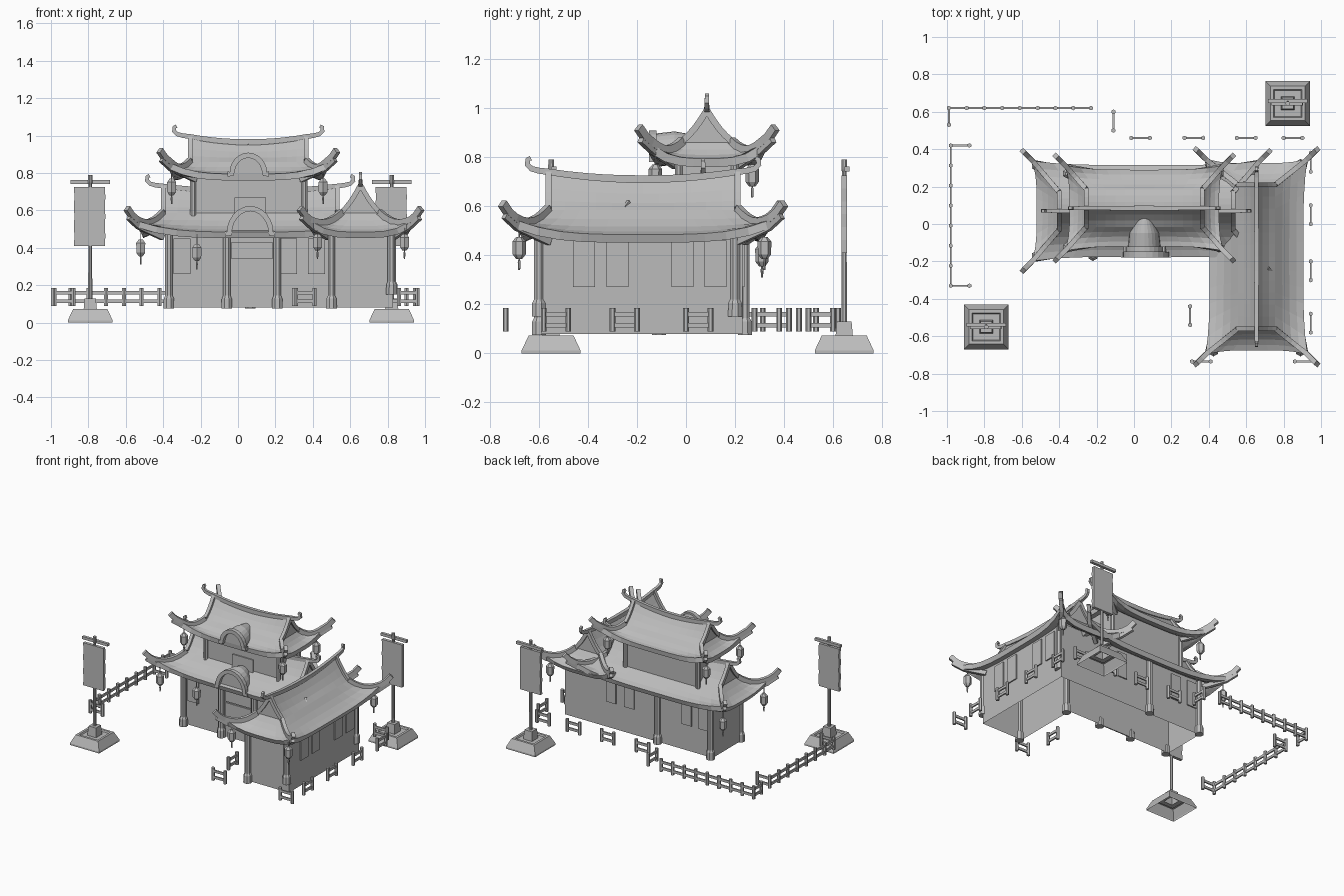
import bpy, bmesh, math
from mathutils import Vector

if "Cube" in bpy.data.objects:
    bpy.data.objects.remove(bpy.data.objects["Cube"])

GREY = (0.5, 0.5, 0.5, 1)
mat = bpy.data.materials.new("plain_grey")
mat.use_nodes = True
mat.diffuse_color = GREY
mat.node_tree.nodes["Principled BSDF"].inputs["Base Color"].default_value = GREY


def finish(name, bm):
    me = bpy.data.meshes.new(name)
    bm.to_mesh(me)
    bm.free()
    me.materials.append(mat)
    ob = bpy.data.objects.new(name, me)
    bpy.context.collection.objects.link(ob)
    return ob


def add_box(bm, x0, x1, y0, y1, z0, z1):
    r = bmesh.ops.create_cube(bm, size=1)
    for v in r["verts"]:
        v.co = ((x0 + x1) / 2 + v.co.x * (x1 - x0), (y0 + y1) / 2 + v.co.y * (y1 - y0),
                (z0 + z1) / 2 + v.co.z * (z1 - z0))


def walls(name, outline, z0, z1):
    # upright walls along a closed plan, open above and below
    bm = bmesh.new()
    low, high = [[bm.verts.new((x, y, z)) for x, y in outline] for z in (z0, z1)]
    for i in range(len(outline)):
        j = (i + 1) % len(outline)
        bm.faces.new((low[i], low[j], high[j], high[i]))
    finish(name, bm)


def turned(bm, x, y, profile, sides=8, open_base=False):
    # stack of rings from (radius, height) pairs
    rings = []
    for r, z in profile:
        rings.append([bm.verts.new((x + r * math.cos(math.tau * (i + 0.5) / sides),
                                    y + r * math.sin(math.tau * (i + 0.5) / sides), z))
                      for i in range(sides)])
    for a, b in zip(rings, rings[1:]):
        for i in range(sides):
            j = (i + 1) % sides
            bm.faces.new((a[i], a[j], b[j], b[i]))
    if not open_base:
        bm.faces.new(rings[0][::-1])
    bm.faces.new(rings[-1])


def sweep(bm, pts, w, h, end=1.0):
    # rectangular bar along a path lying in one vertical plane
    pts = [Vector(p) for p in pts]
    side = (pts[-1] - pts[0]).cross(Vector((0, 0, 1))).normalized()
    rings = []
    for i, p in enumerate(pts):
        t = (pts[min(i + 1, len(pts) - 1)] - pts[max(i - 1, 0)]).normalized()
        up = side.cross(t)
        k = 1 + (end - 1) * i / (len(pts) - 1)
        rings.append([bm.verts.new(p + side * w * k * a / 2 + up * h * k * b / 2)
                      for a, b in ((-1, -1), (1, -1), (1, 1), (-1, 1))])
    for a, b in zip(rings, rings[1:]):
        for i in range(4):
            j = (i + 1) % 4
            bm.faces.new((a[i], a[j], b[j], b[i]))
    bm.faces.new(rings[0][::-1])
    bm.faces.new(rings[-1])


def roof(name, cx, cy, A, B, G, W, ze, zb, zr, turn=False):
    # hip-and-gable roof: A, B eave half sizes, G, W gable half sizes
    flare, tip = 0.022, 0.052

    def place(x, y, z):
        return Vector((cx - y, cy + x, z)) if turn else Vector((cx + x, cy + y, z))

    def skirt(s, v, end):
        f = abs(s) ** 4
        a, b, g, w = (B, A, W, G) if end else (A, B, G, W)
        x = s * (g + (a + flare * f - g) * v)
        y = w + (b + flare * f - w) * v
        z = zb + (ze - zb) * v - 0.018 * math.sin(math.pi * v) + 0.06 * f * v * v
        return (y, x, z) if end else (x, y, z)

    def slope(s, v):
        return (s * G, W * v, zb + (zr + 0.03 * s * s - zb) * (1 - v) - 0.012 * math.sin(math.pi * v))

    bm = bmesh.new()

    def grid(fn, nu, nv, sign):
        rows = [[bm.verts.new(place(*fn(-1 + 2 * i / nu, j / nv))) for i in range(nu + 1)]
                for j in range(nv + 1)]
        for p, q in zip(rows, rows[1:]):
            for i in range(nu):
                f = (p[i], p[i + 1], q[i + 1], q[i])
                bm.faces.new(f if sign < 0 else f[::-1])

    for m in (1, -1):
        def flip(p, end):
            return (p[0] * m, p[1], p[2]) if end else (p[0], p[1] * m, p[2])
        grid(lambda s, v: flip(skirt(s, v, False), False), 12, 4, m)
        grid(lambda s, v: flip(skirt(s, v, True), True), 8, 4, -m)
        grid(lambda s, v: flip(slope(s, v), False), 12, 3, m)
        # gable wall
        grid(lambda s, v: (m * G, s * W * v, slope(1, v)[2]), 2, 3, -m)
    bmesh.ops.remove_doubles(bm, verts=bm.verts, dist=0.0005)
    bm.normal_update()
    if sum(f.normal.z for f in bm.faces) < 0:
        bmesh.ops.reverse_faces(bm, faces=bm.faces)
    sol = finish(name + "_tiles", bm).modifiers.new("thickness", "SOLIDIFY")
    sol.thickness, sol.offset = 0.035, -1

    # ridge with upturned ends, hip bars and gable edge bars
    bm = bmesh.new()
    up = Vector((0, 0, 0.01))
    curl = ((0.04, 0.035), (0.07, 0.043), (0.087, 0.06), (0.085, 0.08), (0.073, 0.086))
    for m in (1, -1):
        ridge = [place(m * G * i / 5, 0, zr + 0.03 * (i / 5) ** 2) + up for i in range(6)]
        ridge += [place(m * (G + dx), 0, zr + dz) + up for dx, dz in curl]
        sweep(bm, ridge, 0.026, 0.032, 0.6)
        for n in (1, -1):
            hip = [skirt(1, i / 6, False) for i in range(7)]
            x, y, z = hip[-1]
            hip += [(x + tip / 2, y + tip / 2, z + 0.022), (x + tip, y + tip, z + 0.06)]
            sweep(bm, [place(a * m, b * n, c) + up * 0.6 for a, b, c in hip], 0.026, 0.034)
            edge = [slope(1, i / 4) for i in range(5)]
            sweep(bm, [place(a * m, b * n, c) + up * 0.6 for a, b, c in edge], 0.024, 0.026)
            # rafter under each corner
            sweep(bm, [place(m * (x - 0.14), n * (y - 0.1), ze - 0.03),
                       place(m * (x - 0.01), n * (y - 0.01), z - 0.03),
                       place(m * (x + tip * 0.8), n * (y + tip * 0.8), z + 0.018)], 0.025, 0.03)
    finish(name + "_ridges", bm)


def dormer(name, cx, y0, y1, a, z0, h):
    # arched eyebrow: rim bar, barrel shell and recessed front
    bm = bmesh.new()
    n = 12

    def arch(y, k, lift, kz=1):
        return [Vector((cx - a * k * math.cos(math.pi * i / n), y,
                        z0 + lift + h * kz * math.sin(math.pi * i / n))) for i in range(n + 1)]
    loops = [arch(y0, 1, 0), arch((y0 + y1) / 2, 0.9, 0.01), arch(y1, 0.45, h * 0.5, 0.45)]
    rows = [[bm.verts.new(p) for p in l] for l in loops]
    for p, q in zip(rows, rows[1:]):
        for i in range(n):
            bm.faces.new((p[i], p[i + 1], q[i + 1], q[i]))
    bm.faces.new([bm.verts.new(p + Vector((0, 0.012, 0))) for p in loops[0]][::-1])
    foot = Vector((0.022, 0, 0))
    sweep(bm, [loops[0][0] - foot] + loops[0] + [loops[0][-1] + foot], 0.03, 0.028)
    finish(name, bm)


# bodies
walls("hall_walls", [(-0.38, -0.09), (0.49, -0.09), (0.49, -0.59), (0.83, -0.59),
                     (0.83, 0.23), (-0.38, 0.23)], 0.08, 0.5)
walls("upper_walls", [(-0.24, -0.03), (0.355, -0.03), (0.355, 0.2), (-0.24, 0.2)], 0.5, 0.82)

# roofs and arched dormers
roof("lower_roof", 0.065, 0.07, 0.585, 0.245, 0.465, 0.1, 0.485, 0.585, 0.69)
roof("upper_roof", 0.055, 0.085, 0.4, 0.205, 0.31, 0.1, 0.795, 0.86, 0.955)
roof("side_roof", 0.655, -0.175, 0.5, 0.25, 0.385, 0.1, 0.485, 0.585, 0.7, True)
dormer("lower_dormer", 0.065, -0.165, -0.02, 0.112, 0.475, 0.135)
dormer("upper_dormer", 0.055, -0.135, 0.04, 0.088, 0.795, 0.1)

# columns with flared feet: x, y, foot height
bm = bmesh.new()
spots = [(x, -0.11, 0.075) for x in (-0.37, -0.06, 0.21, 0.5)]
spots += [(-0.37, 0.24, 0.075), (0.065, 0.24, 0.075), (0.5, -0.6, 0.075),
          (0.82, -0.6, 0.15), (0.825, 0.2, 0.15)]
for x, y, z in spots:
    turned(bm, x, y, [(0.031, z), (0.029, z + 0.055), (0.021, z + 0.07), (0.021, 0.48)])
for x in (-0.24, 0.355):
    for y in (-0.03, 0.2):
        turned(bm, x, y, [(0.017, 0.55), (0.017, 0.82)])
finish("columns", bm)

# window panels and doors as thin plates
bm = bmesh.new()
for x in (-0.3, 0.27, 0.42):
    add_box(bm, x - 0.045, x + 0.045, -0.099, -0.0901, 0.26, 0.45)
for x in (-0.31, -0.17, 0.3, 0.45):
    add_box(bm, x - 0.04, x + 0.04, 0.2301, 0.239, 0.27, 0.46)
for y in (-0.415, -0.28, -0.015, 0.12):
    add_box(bm, 0.8301, 0.839, y - 0.045, y + 0.045, 0.27, 0.46)
for y in (-0.415, -0.25):
    add_box(bm, 0.481, 0.4899, y - 0.045, y + 0.045, 0.27, 0.46)
add_box(bm, -0.035, 0.185, -0.098, -0.0901, 0.08, 0.33)
add_box(bm, -0.035, 0.185, -0.099, -0.0901, 0.34, 0.43)
add_box(bm, -0.02, 0.15, -0.039, -0.0301, 0.57, 0.67)
finish("windows_and_doors", bm)

# lanterns: x, y, hanging height
bm = bmesh.new()
hung = [(-0.52, -0.17, 0.4), (-0.52, 0.31, 0.4), (-0.22, -0.17, 0.375),
        (0.425, -0.68, 0.43), (0.89, -0.68, 0.43), (0.89, 0.32, 0.43)]
hung += [(x, y, 0.725) for x in (-0.355, 0.455) for y in (-0.125, 0.27)]
for x, y, z in hung:
    turned(bm, x, y, [(0.012, z - 0.045), (0.018, z - 0.038), (0.027, z - 0.026), (0.028, z + 0.026),
                      (0.018, z + 0.038), (0.012, z + 0.045)], 6)
    turned(bm, x, y, [(0.004, z - 0.09), (0.006, z - 0.06), (0.003, z - 0.045)], 6)
    turned(bm, x, y, [(0.003, z + 0.04), (0.003, z + 0.1)], 6)
finish("lanterns", bm)

# fences: start, end, number of bays
bm = bmesh.new()
runs = [(-0.99, 0.62, -0.23, 0.62, 8), (-0.99, 0.62, -0.99, 0.53, 1), (-0.98, 0.42, -0.88, 0.42, 1),
        (-0.98, 0.42, -0.98, -0.33, 7), (-0.98, -0.33, -0.88, -0.33, 1), (-0.11, 0.6, -0.11, 0.5, 1),
        (0.3, -0.44, 0.3, -0.54, 1), (0.31, -0.735, 0.41, -0.735, 1), (0.86, -0.735, 0.96, -0.735, 1)]
runs += [(x, 0.46, x + 0.1, 0.46, 1) for x in (-0.015, 0.27, 0.55, 0.8)]
runs += [(0.945, y, 0.945, y + 0.1, 1) for y in (-0.58, -0.3, 0, 0.28)]
for x0, y0, x1, y1, n in runs:
    for i in range(n + 1):
        turned(bm, x0 + (x1 - x0) * i / n, y0 + (y1 - y0) * i / n, [(0.012, 0.09), (0.012, 0.185)], 6)
    for z in (0.115, 0.16):
        sweep(bm, [(x0, y0, z), (x1, y1, z)], 0.01, 0.018)
finish("fences", bm)

# banner stands
for name, x, y in (("front_banner", -0.79, -0.55), ("back_banner", 0.822, 0.645)):
    bm = bmesh.new()
    q = math.sqrt(2)
    turned(bm, x, y, [(0.12 * q, 0), (0.12 * q, 0.012), (0.092 * q, 0.072), (0.075 * q, 0.072),
                      (0.07 * q, 0.062), (0.036 * q, 0.062), (0.03 * q, 0.13)], 4, True)
    turned(bm, x, y, [(0.012, 0.12), (0.01, 0.74), (0.013, 0.75), (0.012, 0.79)])
    add_box(bm, x - 0.105, x + 0.105, y + 0.002, y + 0.022, 0.742, 0.762)
    finish(name + "_stand", bm)
    # cloth with slightly uneven edges, wrapped round the pole
    bm = bmesh.new()
    rows = [[bm.verts.new((x + dx, y, 0.725 - 0.315 * i / 6))
             for dx in (-0.088 + 0.004 * (i % 2), 0.078 + 0.003 * (i % 2))] for i in range(7)]
    for a, b in zip(rows, rows[1:]):
        bm.faces.new((a[0], b[0], b[1], a[1]))
    sol = finish(name + "_cloth", bm).modifiers.new("thickness", "SOLIDIFY")
    sol.thickness, sol.offset = 0.022, 0
